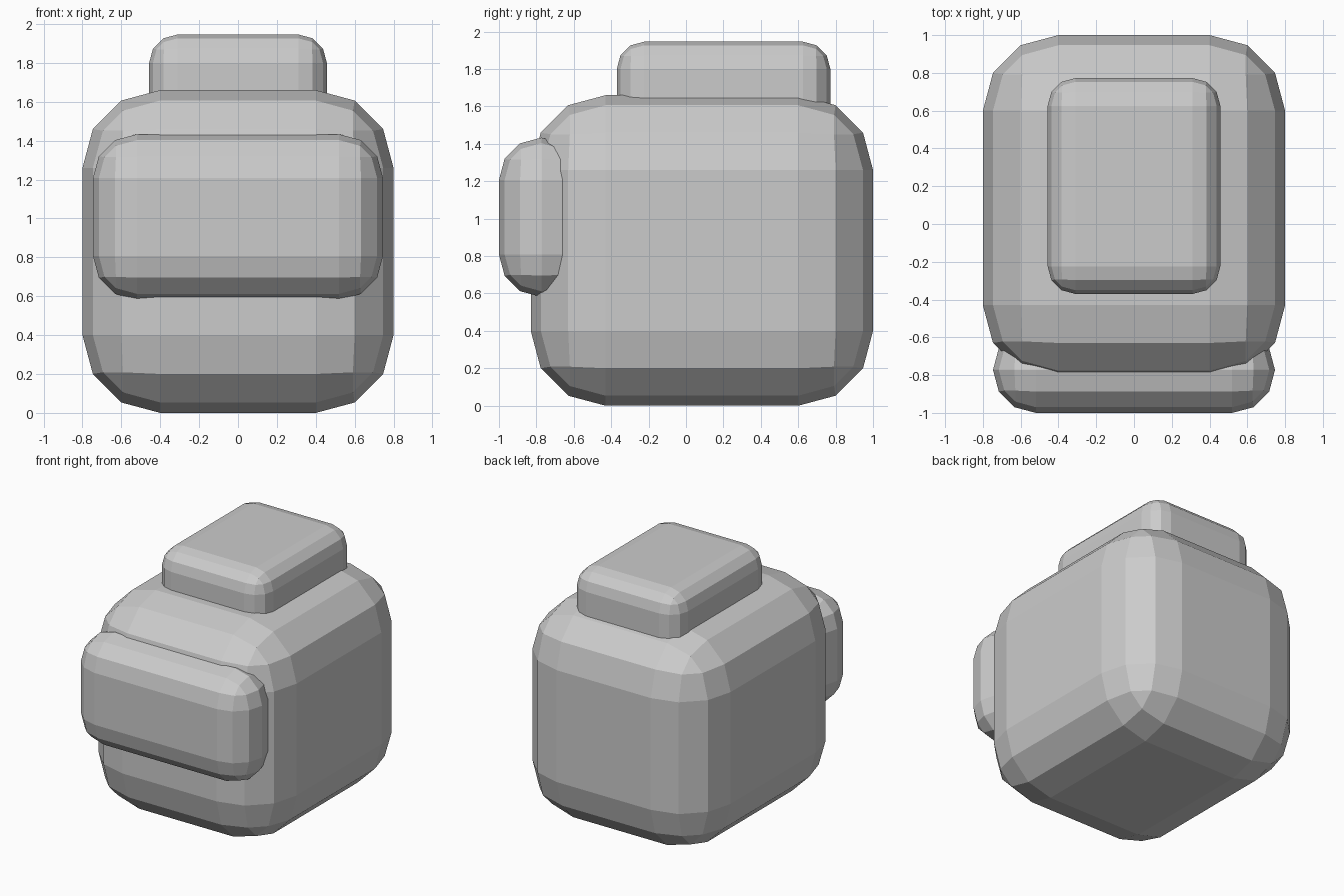
import bpy

if "Cube" in bpy.data.objects:
    bpy.data.objects.remove(bpy.data.objects["Cube"])


def rounded_box(name, lo, hi, radius):
    """Box between two corners with a three-segment rounded edge, flat shaded."""
    centre = [(a + b) / 2 for a, b in zip(lo, hi)]
    bpy.ops.mesh.primitive_cube_add(size=1, location=centre)
    obj = bpy.context.object
    obj.name = name
    obj.scale = [b - a for a, b in zip(lo, hi)]
    bpy.ops.object.transform_apply(location=False, rotation=False, scale=True)
    bevel = obj.modifiers.new("rounding", 'BEVEL')
    bevel.width = radius
    bevel.segments = 3
    bevel.limit_method = 'NONE'
    return obj


# Main body of the bag
rounded_box("bag_body", (-0.80, -0.83, 0.0), (0.80, 1.0, 1.66), 0.40)

# Front pocket, sunk into the body
rounded_box("front_pocket", (-0.746, -1.0, 0.582), (0.746, -0.545, 1.433), 0.226)

# Top block, sunk into the body
rounded_box("top_block", (-0.457, -0.37, 1.40), (0.457, 0.772, 1.946), 0.146)
